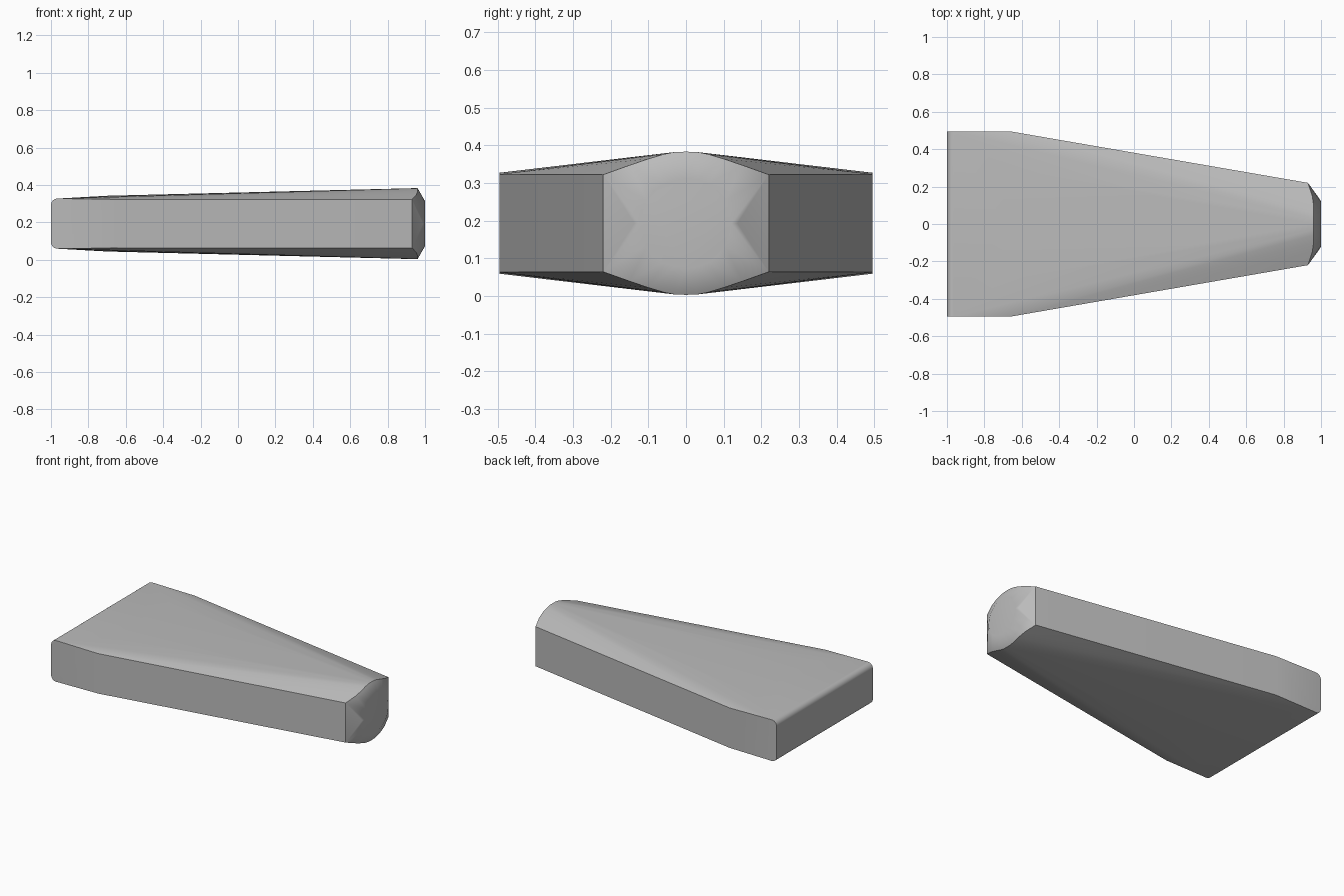
import bpy, bmesh, math
from math import radians, cos, sin

if "Cube" in bpy.data.objects:
    bpy.data.objects.remove(bpy.data.objects["Cube"], do_unlink=True)

MID_Z = 0.193


def material(name, colour):
    mat = bpy.data.materials.new(name)
    mat.use_nodes = True
    mat.diffuse_color = colour
    mat.node_tree.nodes["Principled BSDF"].inputs["Base Color"].default_value = colour
    return mat


# One quarter of the outline (y, z >= 0, z measured from the mid plane)
points = []

# Square wide end with rounded top and bottom edges
r = 0.035
for i in range(7):
    a = radians(15 * i)
    points.append((-1 + r - r * cos(a), 0.495, 0.134 - r + r * sin(a)))

# Shoulder where the sides start to taper, and the slight bulge of the top
points += [(-0.66, 0.495, 0.13), (-0.7, 0.3, 0.146), (-0.7, 0, 0.149)]

# Arched rim at the narrow end
points += [(0.96, 0, 0.19), (0.96, 0.03, 0.189), (0.96, 0.06, 0.183),
           (0.96, 0.1, 0.171), (0.953, 0.15, 0.154), (0.93, 0.22, 0.129)]

# Round face at the tip, with a softened ring behind it
for i in range(7):
    a = radians(15 * i)
    points.append((1.0, 0.12 * cos(a), 0.12 * sin(a)))
    points.append((0.99, 0.137 * cos(a), 0.137 * sin(a)))

# Mirror the quarter and wrap it in a convex skin
bm = bmesh.new()
for x, y, z in points:
    for sy in (-1, 1):
        for sz in (-1, 1):
            bm.verts.new((x, y * sy, MID_Z + z * sz))
bmesh.ops.remove_doubles(bm, verts=bm.verts, dist=0.0005)
hull = bmesh.ops.convex_hull(bm, input=bm.verts)
spare = {v for v in hull["geom_interior"] + hull["geom_unused"]
         if isinstance(v, bmesh.types.BMVert)}
bmesh.ops.delete(bm, geom=list(spare), context="VERTS")
bmesh.ops.dissolve_limit(bm, angle_limit=radians(0.3), verts=bm.verts, edges=bm.edges)
bmesh.ops.recalc_face_normals(bm, faces=bm.faces)

mesh = bpy.data.meshes.new("tapered_wedge")
bm.to_mesh(mesh)
bm.free()
wedge = bpy.data.objects.new("tapered_wedge", mesh)
bpy.context.collection.objects.link(wedge)
mesh.materials.append(material("plain grey", (0.5, 0.5, 0.5, 1)))

# Smooth skin with crisp side edges
bpy.ops.object.select_all(action="DESELECT")
wedge.select_set(True)
bpy.context.view_layer.objects.active = wedge
bpy.ops.object.shade_smooth_by_angle(angle=radians(38))
weighted = wedge.modifiers.new("even_shading", "WEIGHTED_NORMAL")
weighted.keep_sharp = True
